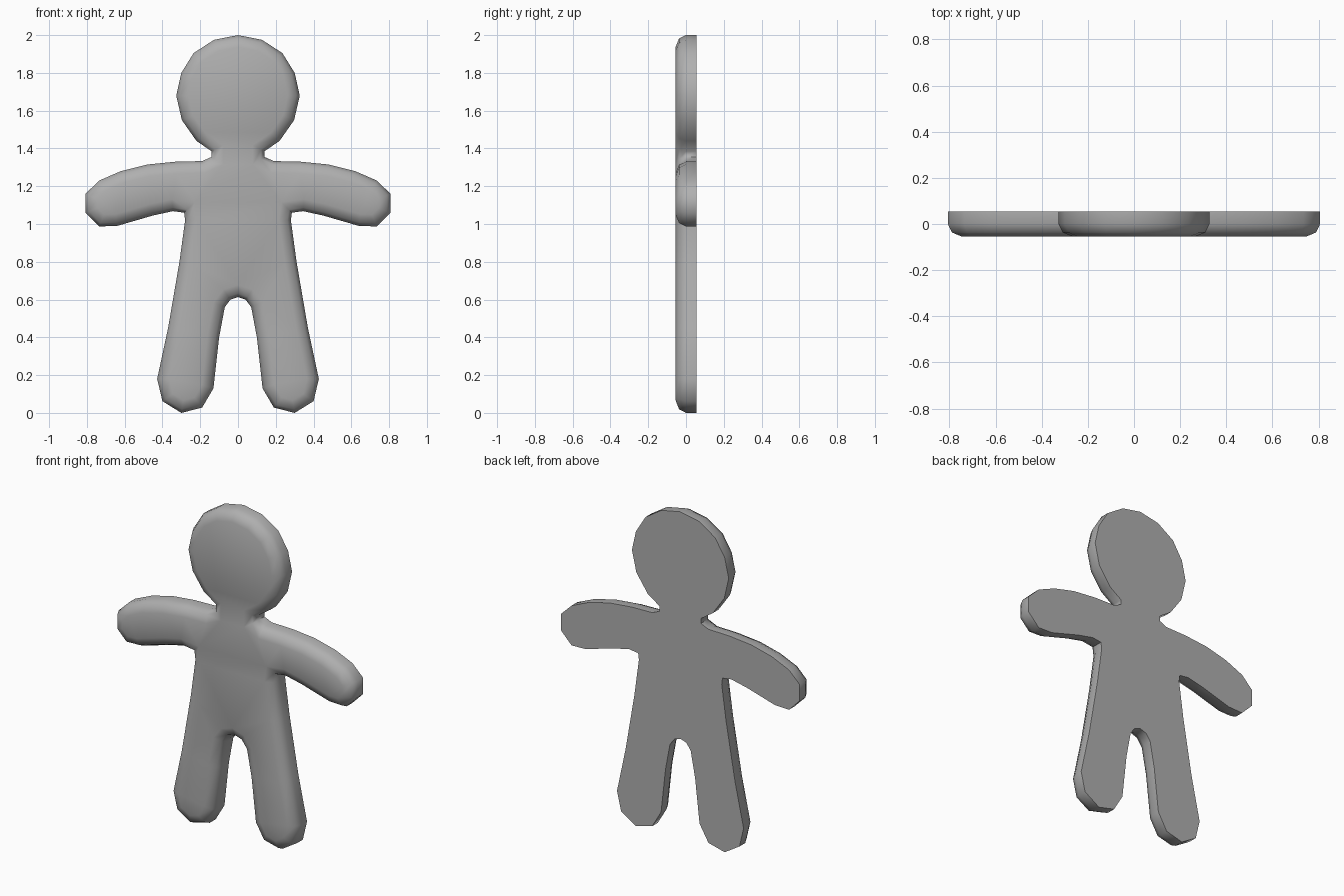
import bpy
import bmesh
import math
from mathutils import Vector

if "Cube" in bpy.data.objects:
    bpy.data.objects.remove(bpy.data.objects["Cube"])

# Right half of the outline (x, z), from top of head to crotch
half = [
    (0, 2.0), (0.127, 1.975), (0.235, 1.905), (0.30, 1.80), (0.327, 1.68),
    (0.297, 1.55), (0.22, 1.44), (0.14, 1.385), (0.14, 1.355), (0.19, 1.333),
    (0.33, 1.33), (0.48, 1.315), (0.62, 1.28), (0.735, 1.23), (0.807, 1.16),
    (0.807, 1.06), (0.735, 0.987), (0.64, 0.99), (0.45, 1.045), (0.345, 1.068),
    (0.285, 1.06), (0.28, 1.02), (0.31, 0.80), (0.37, 0.45), (0.428, 0.18),
    (0.40, 0.062), (0.30, 0.0), (0.19, 0.028), (0.13, 0.13), (0.10, 0.40),
    (0.07, 0.56), (0.04, 0.60), (0, 0.613),
]
outline = [Vector(p) for p in half]
outline += [Vector((-x, z)) for x, z in reversed(half[1:-1])]


def inset(points, d):
    """Move a clockwise outline inward by d with mitred corners."""
    result = []
    for i, p in enumerate(points):
        a = (p - points[i - 1]).normalized()
        b = (points[(i + 1) % len(points)] - p).normalized()
        n1, n2 = Vector((a.y, -a.x)), Vector((b.y, -b.x))
        result.append(p + (n1 + n2) * d / (1 + n1.dot(n2)))
    return result


# Flat back, straight rim, rounded front
bm = bmesh.new()
layers = [(0.055, 0), (0.0, 0), (-0.037, 0.018), (-0.055, 0.062)]
rings = [[bm.verts.new((p.x, y, p.y)) for p in inset(outline, d)] for y, d in layers]
count = len(outline)
for r0, r1 in zip(rings, rings[1:]):
    for i in range(count):
        j = (i + 1) % count
        bm.faces.new((r0[i], r0[j], r1[j], r1[i]))
caps = [bm.faces.new(rings[0]), bm.faces.new(rings[-1])]
bmesh.ops.recalc_face_normals(bm, faces=bm.faces)
bmesh.ops.triangulate(bm, faces=caps)

mesh = bpy.data.meshes.new("cookie_figure")
bm.to_mesh(mesh)
bm.free()
figure = bpy.data.objects.new("cookie_figure", mesh)
bpy.context.collection.objects.link(figure)

# Dark grey surface
grey = bpy.data.materials.new("dark_grey")
grey.diffuse_color = (0.43, 0.43, 0.43, 1)
grey.use_nodes = True
grey.node_tree.nodes["Principled BSDF"].inputs["Base Color"].default_value = grey.diffuse_color
mesh.materials.append(grey)

# Smooth front, crisp back edge
bpy.context.view_layer.objects.active = figure
figure.select_set(True)
bpy.ops.object.shade_smooth_by_angle(angle=math.radians(60))
